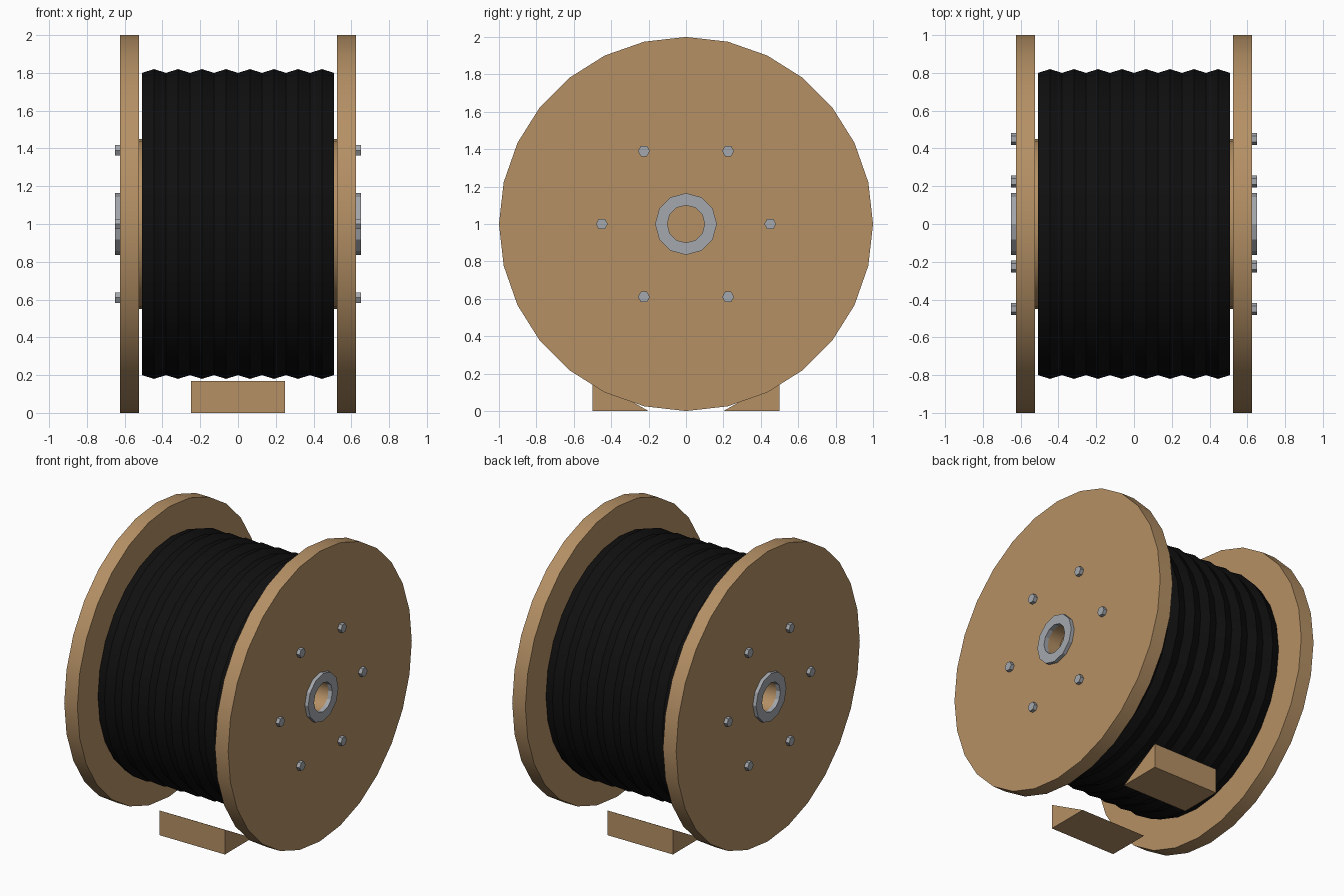
import bpy, bmesh, math

cube = bpy.data.objects.get("Cube")
if cube:
    bpy.data.objects.remove(cube)

AXLE_Z = 1.0


def material(name, rgb):
    m = bpy.data.materials.new(name)
    m.use_nodes = True
    m.diffuse_color = (*rgb, 1)
    bsdf = next(n for n in m.node_tree.nodes if n.type == 'BSDF_PRINCIPLED')
    bsdf.inputs["Base Color"].default_value = (*rgb, 1)
    return m


WOOD = material("wood", (0.46, 0.28, 0.13))
STEEL = material("steel", (0.37, 0.39, 0.42))
RUBBER = material("black cable", (0.005, 0.005, 0.005))


def finish(name, bm, mat, smooth=False):
    bmesh.ops.recalc_face_normals(bm, faces=bm.faces[:])
    mesh = bpy.data.meshes.new(name)
    bm.to_mesh(mesh)
    bm.free()
    mesh.materials.append(mat)
    ob = bpy.data.objects.new(name, mesh)
    bpy.context.collection.objects.link(ob)
    if smooth:
        bpy.ops.object.select_all(action='DESELECT')
        ob.select_set(True)
        bpy.context.view_layer.objects.active = ob
        bpy.ops.object.shade_smooth_by_angle(angle=math.radians(29))
    return ob


def lathe(name, profile, sides, mat, smooth=False, solid=False, y=0, z=AXLE_Z):
    """Turn (x, radius) points about the x axis; solid caps the ends,
    otherwise the profile closes on itself as a ring."""
    bm = bmesh.new()
    rings = []
    for x, r in profile:
        angles = [math.tau * i / sides for i in range(sides)]
        rings.append([bm.verts.new((x, y + r * math.cos(a), z + r * math.sin(a)))
                      for a in angles])
    pairs = list(zip(rings, rings[1:]))
    if solid:
        bm.faces.new(rings[0])
        bm.faces.new(rings[-1])
    else:
        pairs.append((rings[-1], rings[0]))
    for a, b in pairs:
        for i in range(sides):
            j = (i + 1) % sides
            bm.faces.new((a[i], a[j], b[j], b[i]))
    return finish(name, bm, mat, smooth)


# Drum core and the ridged layer of wound cable
lathe("drum", [(-0.525, 0.45), (0.525, 0.45)], 28, WOOD, True, solid=True)
ridges = 8
half = 0.508
cable = [(-half + half * i / ridges, 0.82 if i % 2 else 0.80)
         for i in range(2 * ridges + 1)]
lathe("wound_cable", [(-half, 0.44)] + cable + [(half, 0.44)], 28, RUBBER, True)

# Flanges, hub rings and bolts on both ends
for side, s in (("left", 1), ("right", -1)):
    lathe(f"{side}_flange",
          [(s * 0.525, 0.1), (s * 0.625, 0.1), (s * 0.625, 1), (s * 0.525, 1)],
          28, WOOD, True)
    lathe(f"{side}_hub_ring",
          [(s * 0.62, 0.1), (s * 0.65, 0.1), (s * 0.65, 0.165), (s * 0.62, 0.165)],
          12, STEEL)
    for i in range(6):
        a = math.tau * i / 6
        lathe(f"{side}_bolt_{i + 1}", [(s * 0.62, 0.032), (s * 0.65, 0.032)], 6,
              STEEL, solid=True, y=0.45 * math.cos(a),
              z=AXLE_Z + 0.45 * math.sin(a))

# Wedge chocks in front and behind
for name, s in (("front_chock", -1), ("back_chock", 1)):
    bm = bmesh.new()
    ends = [[bm.verts.new((x, s * y, z))
             for y, z in ((0.2, 0), (0.5, 0), (0.5, 0.17))]
            for x in (-0.25, 0.25)]
    for tri in ends:
        bm.faces.new(tri)
    for i in range(3):
        j = (i + 1) % 3
        bm.faces.new((ends[0][i], ends[0][j], ends[1][j], ends[1][i]))
    finish(name, bm, WOOD)
